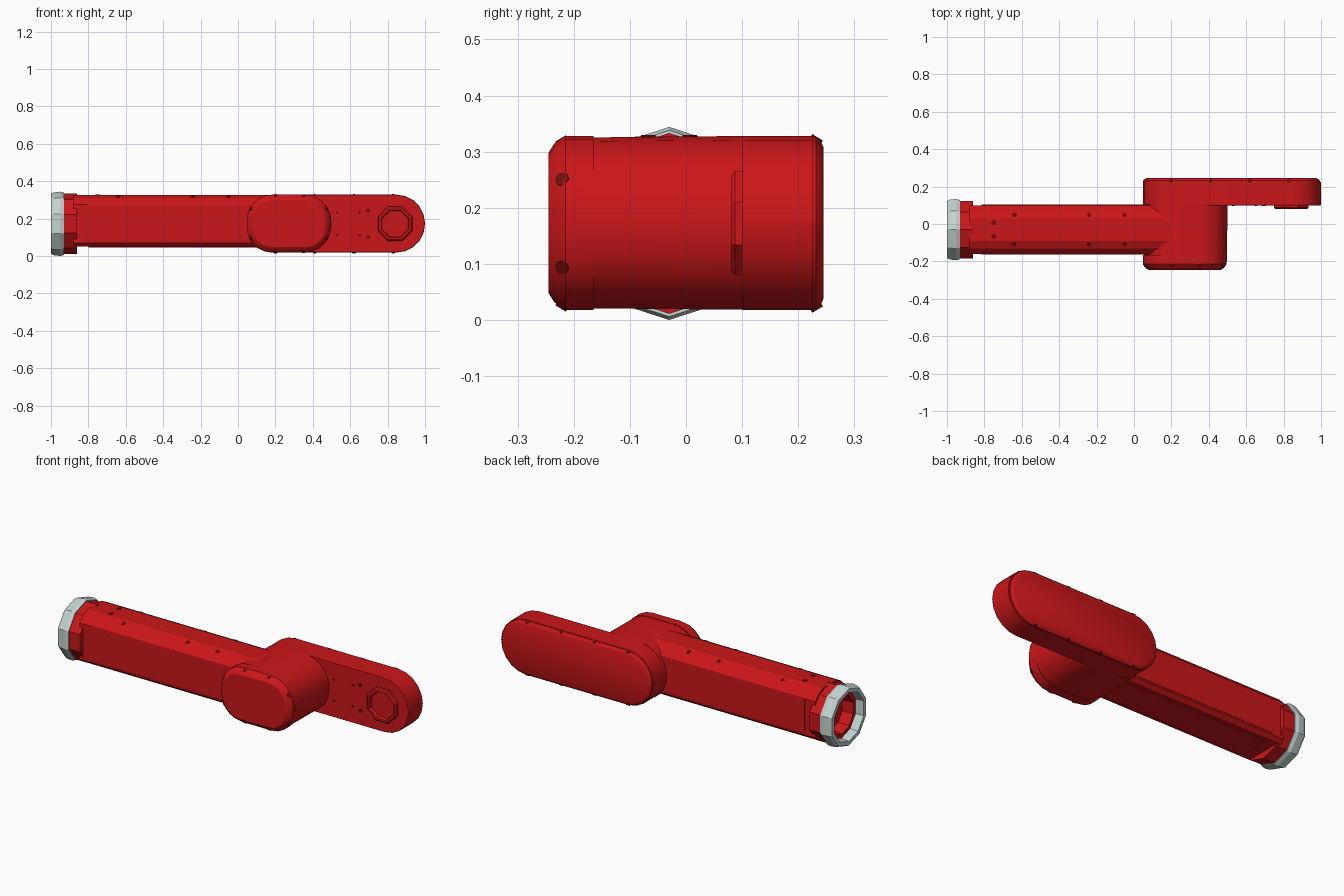
import bpy, bmesh, math
from mathutils import Vector

if "Cube" in bpy.data.objects:
    bpy.data.objects.remove(bpy.data.objects["Cube"])


def material(name, rgb):
    m = bpy.data.materials.new(name)
    m.diffuse_color = (*rgb, 1)
    m.use_nodes = True
    m.node_tree.nodes["Principled BSDF"].inputs["Base Color"].default_value = m.diffuse_color
    return m


RED = material("red", (0.6, 0.008, 0.01))
DARK = material("dark_red", (0.16, 0.004, 0.004))
GREY = material("pale_grey", (0.55, 0.66, 0.65))
CY, CZ = -0.03, 0.172          # axis of the forearm


def loft(name, rings, mat, angle=25, closed=False):
    """Skin equal-length rings of points; cap the ends or join them in a loop."""
    bm = bmesh.new()
    vs = [[bm.verts.new(p) for p in ring] for ring in rings]
    n = len(rings[0])
    pairs = list(zip(vs, vs[1:])) + ([(vs[-1], vs[0])] if closed else [])
    for a, b in pairs:
        for i in range(n):
            j = (i + 1) % n
            bm.faces.new((a[i], a[j], b[j], b[i]))
    if not closed:
        bm.faces.new(vs[0])
        bm.faces.new(vs[-1])
    bmesh.ops.recalc_face_normals(bm, faces=bm.faces)
    me = bpy.data.meshes.new(name)
    bm.to_mesh(me)
    bm.free()
    ob = bpy.data.objects.new(name, me)
    bpy.context.collection.objects.link(ob)
    me.materials.append(mat)
    if angle:
        bpy.context.view_layer.objects.active = ob
        ob.select_set(True)
        bpy.ops.object.shade_smooth_by_angle(angle=math.radians(angle))
        ob.select_set(False)
    return ob


def rounded(x0, x1, z0, z1, r, inset=0, seg=5):
    """Rounded rectangle as (u, v) pairs."""
    pts = []
    for k, (cx, cz) in enumerate([(x1 - r, z1 - r), (x0 + r, z1 - r),
                                  (x0 + r, z0 + r), (x1 - r, z0 + r)]):
        for i in range(seg + 1):
            a = math.pi / 2 * (k + i / seg)
            pts.append((cx + (r - inset) * math.cos(a), cz + (r - inset) * math.sin(a)))
    return pts


def slab(name, box, r, steps, mat=RED):
    """Rounded block along y; steps are (y, inset)."""
    return loft(name, [[(u, y, v) for u, v in rounded(*box, r, s)] for y, s in steps], mat)


def turned(name, steps, n, mat, centre, axis="x", closed=False, phase=0.0):
    """Faceted turned part; steps are (position on axis, radius)."""
    rings = []
    for t, r in steps:
        ring = []
        for i in range(n):
            a = math.tau * (i / n) + phase
            u, v = r * math.sin(a), r * math.cos(a)
            ring.append((t, centre[0] + u, centre[1] + v) if axis == "x"
                        else (centre[0] + u, t, centre[1] + v))
        rings.append(ring)
    return loft(name, rings, mat, 0, closed)


def screw(name, pos, normal, r=0.011):
    nrm = Vector(normal).normalized()
    s = nrm.orthogonal().normalized()
    t = nrm.cross(s)
    p = Vector(pos)
    rings = [[p + nrm * h + (s * math.cos(k * math.tau / 8) + t * math.sin(k * math.tau / 8)) * r
              for k in range(8)] for h in (-0.008, 0.003)]
    loft(name, rings, DARK, 0)


# Forearm tube: chamfered top, nearly square bottom
half = [(0.06, 0.327), (0.10, 0.308), (0.13, 0.275), (0.13, 0.07), (0.108, 0.05)]
section = [(CY + h, z) for h, z in half] + [(CY - h, z) for h, z in reversed(half)]
loft("forearm", [[(x, y, z) for y, z in section] for x in (-0.88, 0.22)], RED, 0)

# Raised side panels and the belly panel
for side, label in ((-1, "front"), (1, "back")):
    y = CY + side * 0.13
    slab("forearm_panel_" + label, (-0.815, 0.10, 0.078, 0.275), 0.02,
         [(y - side * 0.01, 0), (y + side * 0.002, 0), (y + side * 0.004, 0.003)])
loft("forearm_panel_bottom", [[(u, v, z) for u, v in rounded(-0.80, 0.10, CY - 0.09, CY + 0.09, 0.02)]
                              for z in (0.06, 0.046)], RED)

# Wrist collar with socket, and grey end ring
turned("wrist_collar", [(-0.86, 0.161), (-0.95, 0.161), (-0.955, 0.108), (-0.89, 0.10)],
       10, RED, (CY, CZ))
turned("wrist_ring", [(-0.93, 0.166), (-0.95, 0.172), (-0.985, 0.168), (-1.0, 0.16),
                      (-1.0, 0.138), (-0.945, 0.132), (-0.93, 0.14)],
       10, GREY, (CY, CZ), closed=True)

# Elbow housing and its bevelled front cover
slab("elbow_housing", (0.05, 0.50, 0.018, 0.328), 0.145, [(0.12, 0), (-0.20, 0.003)])
slab("elbow_cover", (0.047, 0.495, 0.018, 0.328), 0.135,
     [(-0.165, 0.004), (-0.165, 0), (-0.215, 0), (-0.235, 0.014), (-0.245, 0.03)])

# Upper link and its rear cover
slab("upper_link", (0.047, 1.0, 0.018, 0.328), 0.154, [(0.10, 0.002), (0.104, 0), (0.225, 0)])
slab("link_cover", (0.047, 0.995, 0.018, 0.328), 0.154,
     [(0.222, 0.001), (0.232, 0.002), (0.241, 0.011), (0.245, 0.02)])

# Shoulder hub with faceted recess
HUB = (0.84, CZ)
turned("shoulder_hub", [(0.11, 0.10), (0.087, 0.10), (0.08, 0.092), (0.08, 0.08), (0.097, 0.075)],
       8, RED, HUB, "y", phase=math.pi / 8)

# Forearm screws on both top chamfers
for x in (-0.64, -0.24, -0.05):
    for s in (-1, 1):
        screw("forearm_screw", (x, CY + s * 0.08, 0.3175), (0, s * 0.43, 0.9))
for s in (-1, 1):
    screw("wrist_screw", (-0.75, CY + s * 0.037, 0.327), (0, 0, 1), 0.013)

# Elbow cover screws
for s in (-1, 1):
    for x in (0.20, 0.35):
        screw("cover_screw", (x, -0.222, CZ + s * 0.149), (0, -0.6, s))
    for x, d in ((0.068, -1), (0.474, 1)):
        screw("cover_side_screw", (x, -0.22, CZ + s * 0.078), (d, -0.5, s * 0.45), 0.013)

# Link edge screws and bolt holes near the hub
for s in (-1, 1):
    for x in (0.20, 0.41, 0.62, 0.83):
        screw("link_screw", (x, 0.233, CZ + s * 0.151), (0, 0.6, s))
    for x, dz, r in ((0.53, 0.06, 0.007), (0.65, 0.06, 0.007), (0.695, 0.072, 0.011)):
        screw("link_bolt", (x, 0.10, CZ + s * dz), (0, -1, 0), r)
